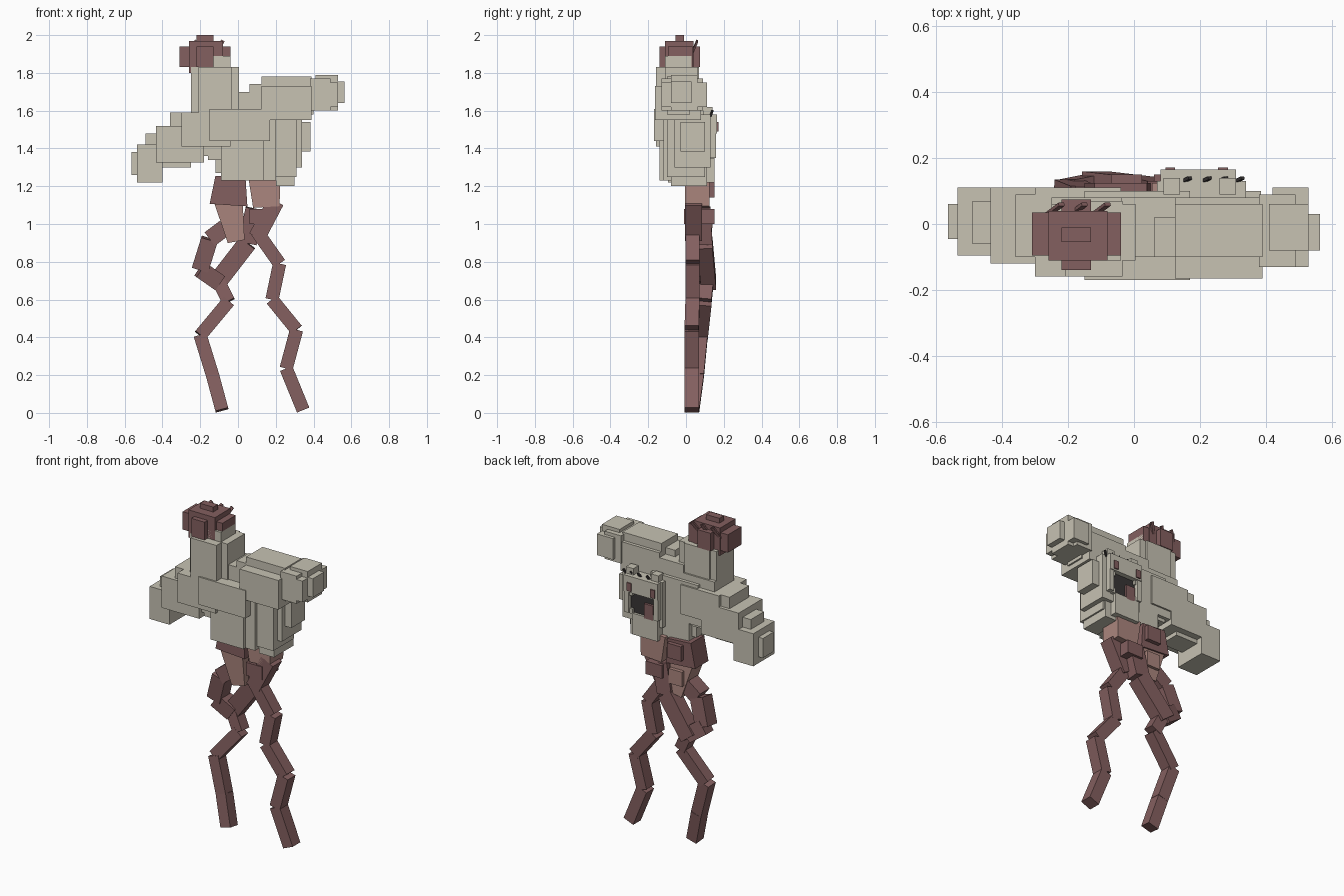
import bpy
import bmesh
from mathutils import Vector

default_cube = bpy.data.objects.get("Cube")
if default_cube:
    bpy.data.objects.remove(default_cube, do_unlink=True)


def make_material(name, red, green, blue):
    material = bpy.data.materials.new(name)
    material.use_nodes = True
    colour = (red, green, blue, 1)
    material.diffuse_color = colour
    shader = next(node for node in material.node_tree.nodes if node.type == "BSDF_PRINCIPLED")
    shader.inputs["Base Color"].default_value = colour
    return material


stone = make_material("pale stone", .57, .54, .45)
maroon = make_material("dull maroon", .23, .115, .115)
pink = make_material("dusty pink", .41, .24, .21)
shadow = make_material("mouth dark", .04, .035, .035)


def add_object(name, material, mesh_builder):
    mesh = bpy.data.meshes.new(name)
    bmesh.ops.recalc_face_normals(mesh_builder, faces=mesh_builder.faces)
    mesh_builder.to_mesh(mesh)
    mesh_builder.free()
    mesh.materials.append(material)
    part = bpy.data.objects.new(name, mesh)
    bpy.context.collection.objects.link(part)
    return part


def block(name, material, x_range, y_range, z_range):
    """Axis-aligned box spanning three ranges."""
    builder = bmesh.new()
    bmesh.ops.create_cube(builder, size=1)
    for vertex in builder.verts:
        for axis, (low, high) in enumerate((x_range, y_range, z_range)):
            vertex.co[axis] = high if vertex.co[axis] > 0 else low
    return add_object(name, material, builder)


def strut(name, material, start, end, width, depth, end_width=None):
    """Square bar from start to end, optionally tapered across its width."""
    start, end = Vector(start), Vector(end)
    along = (end - start).normalized()
    side = along.cross(Vector((0, 1, 0))).normalized()
    front = side.cross(along)
    builder = bmesh.new()
    bmesh.ops.create_cube(builder, size=1)
    for vertex in builder.verts:
        is_end = vertex.co.z > 0
        span = end_width if is_end and end_width else width
        centre = end if is_end else start
        vertex.co = centre + side * vertex.co.x * span + front * vertex.co.y * depth
    return add_object(name, material, builder)


def limb(name, material, joints, width, depth):
    for index, (start, end) in enumerate(zip(joints, joints[1:])):
        strut(f"{name}_segment_{index}", material, start, end, width, depth)


# Torso and neck
block("chest_plate", stone, (-.15, .17), (-.17, .1), (1.44, 1.61))
block("torso_core", stone, (-.2, .3), (-.1, .1), (1.36, 1.58))
block("belly_block", stone, (-.09, .135), (-.14, .1), (1.23, 1.44))
block("belly_side_step", stone, (-.16, .1), (-.1, .08), (1.34, 1.5))
block("belly_low_step", stone, (-.12, .0), (-.09, .07), (1.27, 1.4))
block("neck_block", stone, (-.21, -.035), (-.16, .07), (1.58, 1.83))
block("neck_core", stone, (-.25, .005), (-.11, .06), (1.58, 1.83))
block("neck_top", stone, (-.135, -.04), (-.11, .03), (1.8, 1.89))
block("neck_base", stone, (-.25, .06), (-.1, .08), (1.5, 1.65))

# Stepped flank on the left side
block("flank_front", stone, (.12, .2), (-.12, .1), (1.23, 1.55))
block("flank_low", stone, (.2, .3), (-.08, .11), (1.2, 1.5))
block("flank_middle", stone, (.17, .31), (-.1, .1), (1.25, 1.56))
block("flank_outer", stone, (.2, .34), (-.06, .11), (1.3, 1.56))
block("flank_edge", stone, (.3, .385), (-.03, .1), (1.385, 1.54))

# Raised left arm
block("left_shoulder_inner", stone, (-.04, .2), (-.1, .08), (1.56, 1.7))
block("left_shoulder_top", stone, (.06, .4), (-.1, .02), (1.58, 1.74))
block("left_upper_arm", stone, (.125, .39), (-.165, .08), (1.55, 1.73))
block("left_arm_ridge", stone, (.125, .39), (-.1, .06), (1.6, 1.78))
block("left_hand", stone, (.38, .49), (-.13, .09), (1.6, 1.77))
block("left_hand_core", stone, (.42, .53), (-.13, .11), (1.62, 1.75))
block("left_hand_top", stone, (.41, .53), (-.08, .06), (1.6, 1.79))
block("left_hand_tip", stone, (.5, .565), (-.08, .03), (1.64, 1.755))

# Lowered right arm
block("right_shoulder", stone, (-.3, -.04), (-.16, .11), (1.41, 1.59))
block("right_shoulder_step", stone, (-.25, -.02), (-.1, .08), (1.45, 1.64))
block("right_upper_arm", stone, (-.36, -.16), (-.1, .09), (1.39, 1.59))
block("right_forearm", stone, (-.435, -.18), (-.12, .11), (1.325, 1.52))
block("right_wrist", stone, (-.49, -.25), (-.06, .07), (1.3, 1.48))
block("right_hand", stone, (-.535, -.4), (-.095, .11), (1.22, 1.42))
block("right_hand_tip", stone, (-.565, -.4), (-.045, .06), (1.26, 1.38))

# Head with small rear tufts
block("head_wide", maroon, (-.31, -.04), (-.095, .035), (1.83, 1.94))
block("head_long", maroon, (-.22, -.13), (-.14, .075), (1.83, 1.94))
block("head_core", maroon, (-.26, -.08), (-.11, .04), (1.8, 1.97))
block("head_crown", maroon, (-.22, -.13), (-.055, -.01), (1.95, 2))
for index, tuft_x in enumerate((-.26, -.19, -.12)):
    strut(f"head_tuft_{index}", maroon, (tuft_x, .03, 1.9), (tuft_x + .04, .06, 1.97), .02, .01)

# Beast face on the back
block("face_base", stone, (.07, .34), (.08, .13), (1.3, 1.58))
block("face_brow", stone, (.08, .31), (.1, .165), (1.48, 1.58))
block("lower_jaw", stone, (.09, .26), (.08, .15), (1.22, 1.35))
block("mouth_hollow", shadow, (.11, .28), (.129, .135), (1.35, 1.48))
block("tongue", maroon, (.12, .18), (.13, .15), (1.34, 1.43))
for side, cheek_x, eye_x, ear_x in (("right", .08, .11, .09), ("left", .28, .27, .26)):
    block(f"{side}_cheek", stone, (cheek_x, cheek_x + .03), (.1, .16), (1.35, 1.5))
    block(f"{side}_eye", maroon, (eye_x - .015, eye_x + .015), (.16, .172), (1.49, 1.54))
    block(f"{side}_ear", stone, (ear_x, ear_x + .05), (.09, .14), (1.56, 1.62))
    for tooth_z in (1.345, 1.455):
        block(f"{side}_tooth", stone, (eye_x - .01, eye_x + .01), (.13, .15), (tooth_z, tooth_z + .03))
for index, whisker_x in enumerate((.15, .21, .26, .31)):
    strut(f"whisker_{index}", shadow, (whisker_x, .13, 1.57), (whisker_x + .02, .14, 1.6), .012, .01)

# Hips
strut("right_hip", maroon, (-.04, .06, 1.25), (-.05, .06, 1.1), .16, .13, .2)
strut("left_hip", pink, (.14, .06, 1.25), (.15, .06, 1.09), .17, .13, .14)
strut("right_groin", pink, (-.05, .06, 1.12), (-.01, .07, .91), .15, .11, .09)
block("right_hip_block", maroon, (-.07, .025), (.0, .15), (1.14, 1.23))
block("left_hip_block", maroon, (.06, .17), (-.01, .15), (1.0, 1.08))
block("rear_pink_block", pink, (-.07, .02), (.08, .14), (.98, 1.07))
strut("left_hip_link", maroon, (.2, .04, 1.12), (.1, .04, .93), .09, .09)

# Legs with zigzag joints
limb("left_leg", maroon, (
    (.1, .035, .96), (.22, .035, .79), (.18, .035, .6),
    (.31, .03, .44), (.255, .03, .235), (.345, .03, .015)), .07, .075)
limb("right_thigh", maroon, (
    (.09, .09, 1.08), (.05, .1, .9), (-.12, .12, .68)), .1, .08)
limb("right_thigh_loop", maroon, (
    (-.07, .07, .98), (-.15, .07, .92), (-.2, .09, .76), (-.1, .11, .69)), .09, .09)
limb("right_leg", maroon, (
    (-.1, .11, .69), (-.05, .1, .59), (-.2, .08, .41),
    (-.135, .06, .2), (-.085, .035, .015)), .07, .07)
